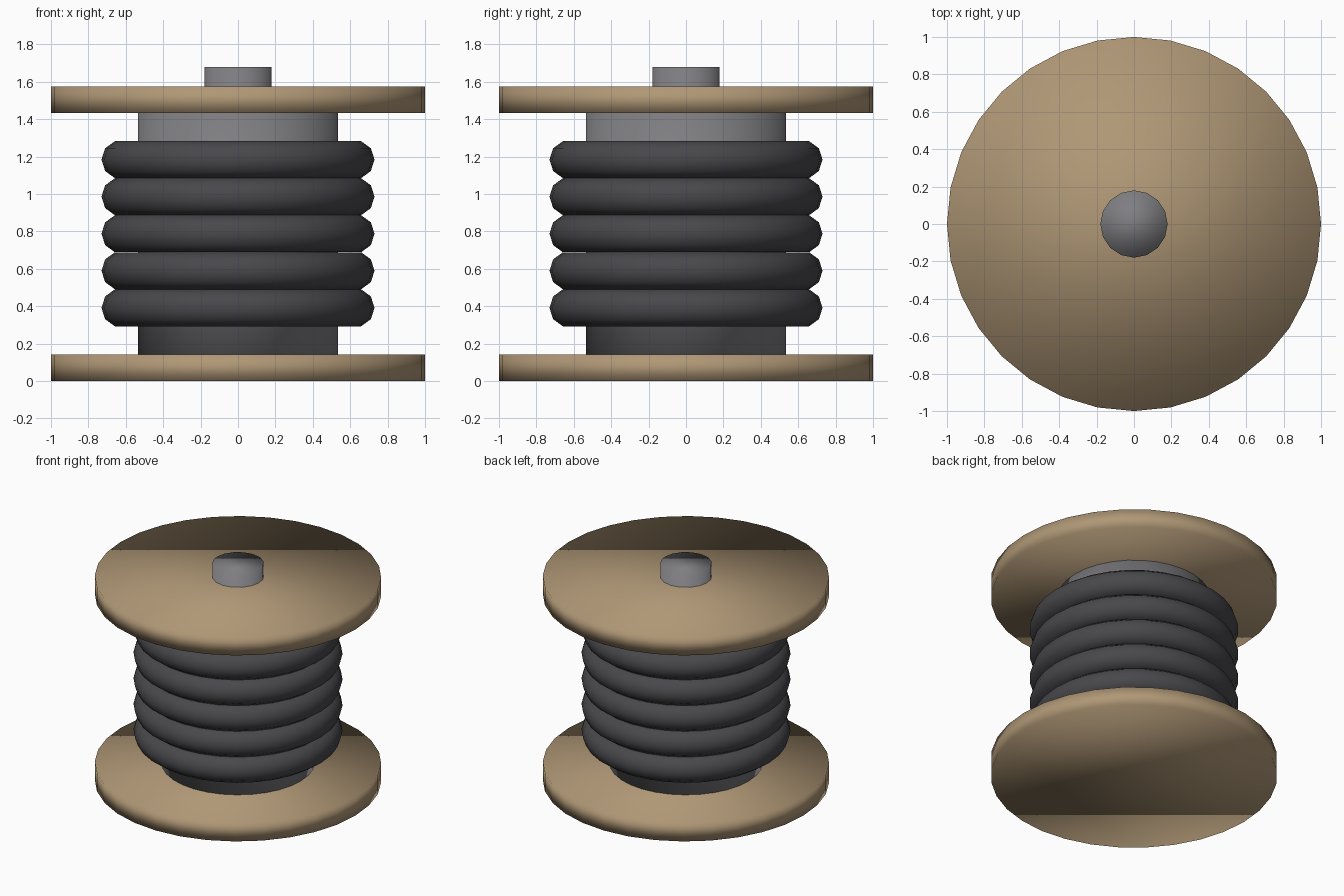
import bpy

cube = bpy.data.objects.get("Cube")
if cube:
    bpy.data.objects.remove(cube, do_unlink=True)


def make_material(name, rgb, roughness=0.7):
    mat = bpy.data.materials.new(name)
    mat.use_nodes = True
    color = (*rgb, 1.0)
    mat.diffuse_color = color
    shader = next(n for n in mat.node_tree.nodes if n.type == 'BSDF_PRINCIPLED')
    shader.inputs["Base Color"].default_value = color
    shader.inputs["Roughness"].default_value = roughness
    return mat


def finish(name, mat):
    obj = bpy.context.object
    obj.name = name
    obj.data.materials.append(mat)
    bpy.ops.object.shade_smooth()
    return obj


def cylinder(name, radius, bottom, top, sides, mat):
    bpy.ops.mesh.primitive_cylinder_add(
        vertices=sides, radius=radius, depth=top - bottom,
        location=(0, 0, (bottom + top) / 2))
    return finish(name, mat)


wood = make_material("tan wood", (0.43, 0.31, 0.18))
metal = make_material("grey metal", (0.21, 0.205, 0.22), 0.5)
rubber = make_material("dark cable", (0.065, 0.063, 0.07))

HEIGHT = 1.575
FLANGE = 0.142

# Round end plates, winding core and the axle stub on top
cylinder("bottom_flange", 1.0, 0, FLANGE, 32, wood)
cylinder("top_flange", 1.0, HEIGHT - FLANGE, HEIGHT, 32, wood)
cylinder("core", 0.535, FLANGE, HEIGHT - FLANGE, 32, metal)
cylinder("axle", 0.18, FLANGE / 2, 1.68, 16, metal)

# Stacked cable coils, centred between the plates
COILS, PITCH = 5, 0.198
for i in range(COILS):
    z = HEIGHT / 2 + (i - (COILS - 1) / 2) * PITCH
    bpy.ops.mesh.primitive_torus_add(
        major_radius=0.626, minor_radius=0.104,
        major_segments=32, minor_segments=10, location=(0, 0, z))
    finish(f"cable_coil_{i + 1}", rubber)
